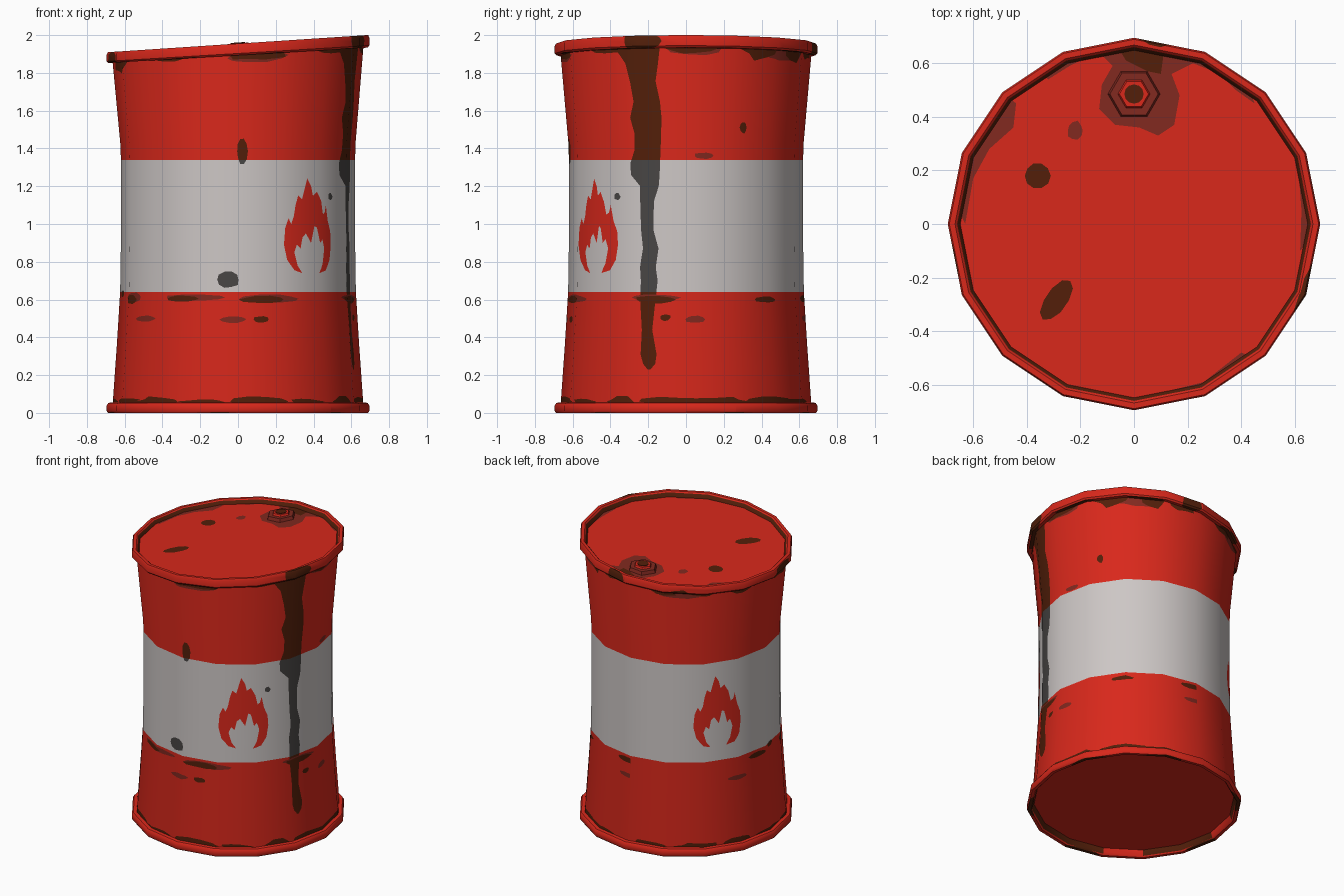
import bpy, bmesh, math, random
from mathutils import Vector

if "Cube" in bpy.data.objects:
    bpy.data.objects.remove(bpy.data.objects["Cube"])
random.seed(4)
SIDES = 16
STEP = 2 * math.pi / SIDES
COLOURS = {"red_paint": (0.69, 0.021, 0.011), "white_band": (0.61, 0.57, 0.56),
           "dark_rust": (0.085, 0.0135, 0.003), "grey_stain": (0.065, 0.06, 0.058),
           "faded_rust": (0.22, 0.022, 0.014)}
RED, WHITE, RUST, GREY, FADED = range(5)
mats = []
for mat_name, c in COLOURS.items():
    m = bpy.data.materials.new(mat_name)
    m.diffuse_color = (*c, 1)
    m.use_nodes = True
    m.node_tree.nodes["Principled BSDF"].inputs["Base Color"].default_value = m.diffuse_color
    mats.append(m)


def tilt(x, y, z):
    """The top of the drum leans down towards -x."""
    return Vector((x, y, z + 0.066 * x * max(0, (z - 1.34) / 0.615)))


def blob(u, v, hu, hv, rot=0.0, n=10, rough=0.12):
    pts = []
    for k in range(n):
        a = k * 2 * math.pi / n
        s = 1 + random.uniform(-rough, rough)
        p, q = hu * s * math.cos(a), hv * s * math.sin(a)
        pts.append((u + p * math.cos(rot) - q * math.sin(rot),
                    v + p * math.sin(rot) + q * math.cos(rot)))
    return pts


def cut(bm, poly):
    """Cut the outline into a flat mesh, one segment at a time."""
    for (ax, ay), (bx, by) in zip(poly, poly[1:] + poly[:1]):
        x0, x1, y0, y1 = min(ax, bx), max(ax, bx), min(ay, by), max(ay, by)
        geom = set()
        for f in bm.faces:
            xs = [v.co.x for v in f.verts]
            ys = [v.co.y for v in f.verts]
            if max(xs) >= x0 and min(xs) <= x1 and max(ys) >= y0 and min(ys) <= y1:
                geom.update([f, *f.edges, *f.verts])
        if geom:
            bmesh.ops.bisect_plane(bm, geom=list(geom), dist=1e-5, plane_co=(ax, ay, 0),
                                   plane_no=Vector((ay - by, bx - ax, 0)).normalized())


def inside(x, y, poly):
    hit = False
    for (ax, ay), (bx, by) in zip(poly, poly[1:] + poly[:1]):
        if (ay > y) != (by > y) and x < (bx - ax) * (y - ay) / (by - ay) + ax:
            hit = not hit
    return hit


def paint(bm, patches, base):
    for poly, _ in patches:
        cut(bm, poly)
    for f in bm.faces:
        c = f.calc_center_median()
        under = base(c.x, c.y)
        f.material_index = under
        for poly, mat in patches:
            if inside(c.x, c.y, poly):
                f.material_index = GREY if under == WHITE and mat in (RUST, FADED) else mat


def finish(bm, name, radial=False):
    bmesh.ops.remove_doubles(bm, verts=bm.verts, dist=1e-4)
    me = bpy.data.meshes.new(name)
    bm.to_mesh(me)
    bm.free()
    for m in mats:
        me.materials.append(m)
    ob = bpy.data.objects.new(name, me)
    bpy.context.collection.objects.link(ob)
    if radial:
        me.polygons.foreach_set("use_smooth", [True] * len(me.polygons))
        me.normals_split_custom_set_from_vertices(
            [Vector((v.co.x, v.co.y, 0)).normalized() for v in me.vertices])
    return ob


def lathe(name, rows, patches, base, radial=False):
    """rows: (v, radius, z). Painted flat in (u = side number, v), then wrapped round."""
    bm = bmesh.new()
    h = SIDES // 2
    grid = [[bm.verts.new((u, r[0], 0)) for u in range(-h, h + 1)] for r in rows]
    for lo, hi in zip(grid, grid[1:]):
        for i in range(SIDES):
            bm.faces.new((lo[i], lo[i + 1], hi[i + 1], hi[i]))
    paint(bm, patches, base)
    for p in bm.verts:
        u, v = p.co.x, p.co.y
        k = max(i for i in range(len(rows) - 1) if i == 0 or rows[i][0] <= v)
        (va, ra, za), (vb, rb, zb) = rows[k], rows[k + 1]
        t = (v - va) / (vb - va)
        r, z = ra + (rb - ra) * t, za + (zb - za) * t
        i = math.floor(u)
        a, b, w = i * STEP, (i + 1) * STEP, u - i
        x = r * (math.sin(a) * (1 - w) + math.sin(b) * w)
        y = -r * (math.cos(a) * (1 - w) + math.cos(b) * w)
        p.co = tilt(x, y, z)
    return finish(bm, name, radial)


def disc(name, radius, z, patches, flip=False):
    bm = bmesh.new()
    bm.faces.new([bm.verts.new((radius * math.cos(k * STEP), radius * math.sin(k * STEP), 0))
                  for k in range(SIDES)])
    paint(bm, patches, lambda x, y: RED)
    for p in bm.verts:
        p.co = tilt(p.co.x, p.co.y, z)
    if flip:
        bmesh.ops.reverse_faces(bm, faces=bm.faces)
    return finish(bm, name)


# Flame sign on the white band (x in half widths, z)
FLAME = [(-.3, .74), (-.6, .755), (-.88, .81), (-1, .89), (-.95, .98), (-.82, 1.03), (-.72, 1.0),
         (-.62, 1.04), (-.55, 1.1), (-.45, 1.15), (-.3, 1.13), (-.1, 1.24), (.05, 1.2), (.12, 1.15),
         (.28, 1.17), (.45, 1.12), (.55, 1.05), (.65, 1.06), (.72, 1.1), (.82, 1.02), (.97, .96),
         (1, .89), (.92, .81), (.7, .755), (.35, .74), (.52, .79), (.62, .87), (.52, .92), (.4, .9),
         (.28, .98), (.18, .99), (.05, .9), (-.15, .95), (-.28, .93), (-.36, .87), (-.5, .89),
         (-.6, .85), (-.48, .78)]
body_patches = [([(u0 + .68 * x, z) for x, z in FLAME], RED) for u0 in (1.71, -5.57)]

# Long drip on the right side (z, y left, y right)
DRIP = [(1.905, -.385, -.14), (1.82, -.325, -.15), (1.73, -.30, -.163), (1.63, -.28, -.14),
        (1.55, -.30, -.132), (1.47, -.275, -.134), (1.39, -.275, -.137), (1.32, -.30, -.14),
        (1.26, -.296, -.142), (1.2, -.243, -.147), (1.12, -.243, -.172), (.97, -.238, -.175),
        (.87, -.228, -.148), (.77, -.243, -.162), (.7, -.238, -.152), (.6, -.24, -.162),
        (.44, -.233, -.18), (.31, -.24, -.158), (.26, -.228, -.165), (.23, -.205, -.19)]


def side_u(y, z):
    r = .62 + .04 * max(0, z - 1.4, .6 - z) / .5
    return math.acos(-y / r) / STEP


body_patches.append(([(side_u(a, z), z) for z, a, b in DRIP]
                     + [(side_u(b, z), z) for z, a, b in reversed(DRIP)], RUST))

# Small rust spots (side number, z, half width, half height)
FADED_SPOTS = [(-2.3, .5, .38, .016), (-.1, .495, .28, .018), (-1.0, .61, .75, .016),
               (.7, .605, .7, .02), (4.2, .495, .22, .02), (4.4, 1.36, .22, .016),
               (7.9, .5, .3, .016), (-5, .5, .3, .016), (-2.8, .61, .3, .025),
               (3.3, .61, .6, .016), (.4, 1.88, .7, .03), (4.2, 1.89, .6, .03),
               (6.4, 1.88, .6, .04), (-6.6, 1.88, .6, .035)]
DARK_SPOTS = [(.09, 1.385, .12, .065), (-.22, .705, .24, .043), (2.37, 1.145, .08, .018),
              (5.31, 1.5, .09, .028), (-2.9, .6, .2, .024), (-1.3, .605, .4, .016),
              (.55, .6, .5, .02), (3.3, .6, .45, .02), (.5, .495, .17, .017),
              (3.55, .505, .12, .017), (7.9, .605, .4, .018), (-4.3, .605, .3, .018),
              (-3.7, .63, .15, .02), (5.9, .6, .3, .016)]
body_patches += [(blob(*s), FADED) for s in FADED_SPOTS] + [(blob(*s), RUST) for s in DARK_SPOTS]
for k in range(14):   # rust creeping along the bottom and top rims
    u = -7.3 + k * 1.1
    body_patches.append((blob(u, .06, random.uniform(.35, .65), random.uniform(.012, .026),
                              rough=.3), RUST))
for u, hu, hv in ((-3.3, .5, .07), (.4, .6, .035), (2.3, .5, .025), (4.1, .5, .03), (5.7, .5, .05),
                  (6.7, .35, .05), (7.5, .35, .03), (-7.1, .4, .04), (-6, .4, .025),
                  (-5, .4, .04), (-1.5, .4, .015)):
    body_patches.append((blob(u, 1.895, hu, hv, rough=.25), RUST))

lathe("drum_body", [(.04, .664, .04), (.35, .642, .35), (.64, .624, .64), (.9, .62, .9),
                    (1.338, .62, 1.338), (1.42, .622, 1.42), (1.91, .665, 1.91)], body_patches,
      lambda u, v: WHITE if .64 < v < 1.338 else RED, radial=True)


# Rolled rims
def rim(name, section, patches, base):
    ob = lathe(name, [(i, r, z) for i, (r, z) in enumerate(section)], patches, base)
    bpy.context.view_layer.objects.active = ob
    ob.select_set(True)
    bpy.ops.object.shade_smooth_by_angle(angle=math.radians(35))
    ob.select_set(False)


top_rust = [(blob(3.1, 2.6, .4, 2.2), RUST), (blob(-3.5, 2, .4, 1.6), RUST),
            (blob(7.7, 2.2, .28, 2.4), RUST), (blob(-6.6, 1.2, .3, 1.2), RUST)]
top_rust += [(blob(-6.8 + 1.9 * k, .6, random.uniform(.3, .6), .8), RUST) for k in range(8)]
rim("top_rim", [(.655, 1.893), (.686, 1.893), (.695, 1.903), (.695, 1.943), (.689, 1.955),
                (.668, 1.955), (.66, 1.947), (.648, 1.921)], top_rust,
    lambda u, v: RUST if v > 6 else RED)
# the bottom rim starts at the inner wall round the recessed base
low_rust = [(blob(u, 2.2, .5, 1.3), RUST) for u in (-6, -3.6, -.4, 2.2, 5, 7)]
rim("bottom_rim", [(.648, .046), (.66, .008), (.668, 0), (.689, 0), (.695, .01), (.695, .04),
                   (.686, .053), (.655, .056)], low_rust,
    lambda u, v: RUST if v < 1 and math.floor(u) not in (-2, -5, 3, 6) else RED)

# Lid with rust patches, and base
lid_patches = [([(-.14, .65), (-.08, .59), (-.12, .52), (-.13, .43), (-.07, .37), (.02, .36), (.09, .33),
                 (.15, .37), (.17, .48), (.14, .56), (.22, .6), (.32, .56), (.38, .5), (.45, .45),
                 (.4, .6), (0, .68)], FADED),
               ([(-.5, .5), (-.44, .45), (-.45, .36), (-.54, .28), (-.6, .17), (-.63, .0),
                 (-.68, .1), (-.65, .3)], FADED),
               ([(-.4, .6), (-.32, .54), (-.24, .59), (-.16, .63), (-.2, .68)], FADED),
               ([(.08, -.68), (.14, -.62), (.26, -.59), (.4, -.48), (.46, -.5), (.3, -.68)], FADED),
               ([(.66, .3), (.61, .25), (.625, .05), (.62, -.1), (.7, 0)], FADED),
               (blob(-.22, .35, .03, .035), FADED),
               ([(-.06, .66), (-.03, .61), (.05, .57), (.1, .56), (.11, .63), (.08, .66)], RUST),
               (blob(-.36, .18, .048, .048, rough=.03), RUST),
               (blob(-.29, -.285, .09, .042, .95, rough=.05), RUST)]
disc("lid", .65, 1.922, lid_patches)
disc("base", .65, .045, [], flip=True)


# Screw cap: stacked prisms (radius, bottom, top, sides, colour)
def prism(name, r, z0, z1, n, mat, taper=1.0):
    bm = bmesh.new()
    bmesh.ops.create_cone(bm, cap_ends=True, segments=n, radius1=r, radius2=r * taper, depth=z1 - z0)
    for p in bm.verts:
        a = math.atan2(p.co.y, p.co.x) + (math.pi / 2 if n == 6 else 0)
        d = p.co.to_2d().length
        p.co = tilt(d * math.cos(a), .485 + d * math.sin(a), p.co.z + (z0 + z1) / 2)
    for f in bm.faces:
        f.material_index = mat
    finish(bm, name)


prism("cap_flange", .1, 1.915, 1.945, 6, FADED, .9)
prism("cap_nut", .06, 1.945, 1.957, 6, RED, .9)
prism("cap_stud", .036, 1.95, 1.961, 12, RUST)
